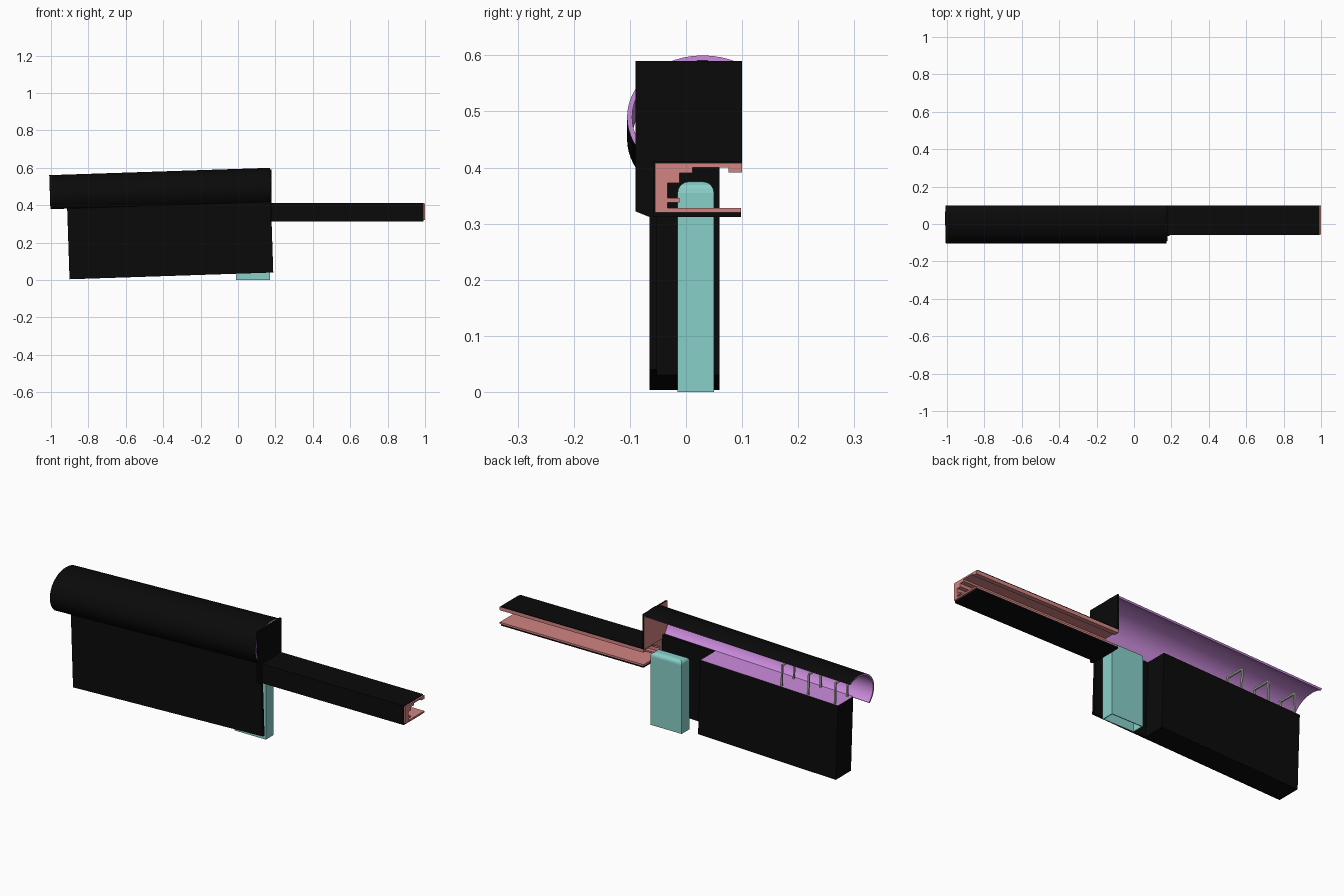
import bpy, bmesh, math
from mathutils import Matrix, Vector

if "Cube" in bpy.data.objects:
    bpy.data.objects.remove(bpy.data.objects["Cube"])


def material(name, rgb):
    m = bpy.data.materials.new(name)
    m.use_nodes = True
    m.diffuse_color = (*rgb, 1)
    m.node_tree.nodes["Principled BSDF"].inputs["Base Color"].default_value = (*rgb, 1)
    return m


BLACK = material("black", (0.003, 0.003, 0.003))
SALMON = material("salmon", (0.64, 0.23, 0.22))
VIOLET = material("violet", (0.60, 0.26, 0.72))
TEAL = material("teal", (0.25, 0.63, 0.58))
GREEN = material("pale green", (0.45, 0.55, 0.40))
TILT = math.radians(-1.9)
PIVOT = Vector((0.18, 0, 0.3))


def finish(name, bm, mats, rule=None, tilt=False):
    """Turn a bmesh into an object; rule(face) picks the material index."""
    bmesh.ops.recalc_face_normals(bm, faces=bm.faces)
    bm.normal_update()
    if rule:
        for f in bm.faces:
            f.material_index = rule(f)
    if tilt:
        bmesh.ops.rotate(bm, verts=bm.verts, cent=PIVOT, matrix=Matrix.Rotation(TILT, 3, "Y"))
    mesh = bpy.data.meshes.new(name)
    bm.to_mesh(mesh)
    bm.free()
    for m in mats:
        mesh.materials.append(m)
    ob = bpy.data.objects.new(name, mesh)
    bpy.context.collection.objects.link(ob)
    return ob


def extrude(name, profile, x0, x1, mats, rule=None, tilt=False):
    """Extrude a closed (y, z) profile along x."""
    bm = bmesh.new()
    face = bm.faces.new([bm.verts.new((x0, y, z)) for y, z in profile])
    new = bmesh.ops.extrude_face_region(bm, geom=[face])["geom"]
    bmesh.ops.translate(bm, vec=(x1 - x0, 0, 0),
                        verts=[v for v in new if isinstance(v, bmesh.types.BMVert)])
    return finish(name, bm, mats, rule, tilt)


def rect(y0, y1, z0, z1):
    return [(y0, z0), (y1, z0), (y1, z1), (y0, z1)]


# Curved cover: part of an elliptical tube, open at the back
CY, CZ = 0.03, 0.49


def arc(a, b, steps=28):
    angles = [math.radians(59 + 162 * i / steps) for i in range(steps + 1)]
    return [(CY + a * math.cos(t), CZ + b * math.sin(t)) for t in angles]


def outside_black(f):
    c = f.calc_center_median()
    n = f.normal
    outward = n.y * (c.y - CY) + n.z * (c.z - CZ)
    return 0 if abs(n.x) < 0.5 and outward > 0.09 * math.hypot(n.y, n.z) else 1


cover = extrude("curved_cover", arc(0.135, 0.11) + arc(0.126, 0.101)[::-1],
                -1.0, 0.18, [BLACK, VIOLET], outside_black, True)
bpy.context.view_layer.objects.active = cover
cover.select_set(True)
bpy.ops.object.shade_smooth_by_angle(angle=math.radians(30))
cover.select_set(False)

# Main body with violet top deck, and the front wall running past it
extrude("main_body", rect(-0.065, 0.06, 0.04, 0.428), -0.91, -0.12,
        [BLACK, VIOLET], lambda f: int(f.normal.z > 0.5), True)
extrude("front_wall", rect(-0.065, -0.052, 0.04, 0.428), -0.12, 0.18, [BLACK], None, True)

# End plate closing the cover, black on the outer side
plate = [(-0.09, 0.59), (0.1, 0.59), (0.1, 0.408), (-0.055, 0.408),
         (-0.055, 0.312), (-0.065, 0.312), (-0.09, 0.322)]
extrude("end_plate", plate, 0.17, 0.179, [BLACK, SALMON], lambda f: int(f.normal.x < -0.5))

# Channel rail, open at the back, with inner steps and a prong
channel = [(-0.055, 0.32), (0.098, 0.32), (0.098, 0.328), (-0.033, 0.328),
           (-0.033, 0.338), (-0.012, 0.338), (-0.012, 0.346), (-0.033, 0.346),
           (-0.033, 0.373), (-0.012, 0.373), (-0.012, 0.39), (0.012, 0.39),
           (0.012, 0.4), (0.076, 0.4), (0.076, 0.391), (0.1, 0.391),
           (0.1, 0.408), (-0.055, 0.408)]
extrude("channel_rail", channel, 0.175, 1.0, [SALMON])

# Thin black skins on the outside of the rail
for part, y0, y1, z0, z1 in (("top", -0.058, 0.1, 0.408, 0.412),
                             ("front", -0.059, -0.055, 0.312, 0.412),
                             ("bottom", -0.058, 0.098, 0.312, 0.32)):
    extrude("rail_skin_" + part, rect(y0, y1, z0, z1), 0.175, 0.992, [BLACK])

# Hollow teal box with rounded top, open at the bottom
bm = bmesh.new()
bmesh.ops.create_cube(bm, size=1, matrix=Matrix.Translation((0.08, 0.0175, 0.1875))
                      @ Matrix.Diagonal((0.18, 0.065, 0.375, 1)))
top = [e for e in bm.edges if all(v.co.z > 0.3 for v in e.verts)]
bmesh.ops.bevel(bm, geom=top, offset=0.02, segments=4, profile=0.5, affect="EDGES")
bmesh.ops.recalc_face_normals(bm, faces=bm.faces)
bmesh.ops.delete(bm, geom=[f for f in bm.faces if f.normal.z < -0.9], context="FACES_ONLY")
box = finish("hollow_box", bm, [TEAL])
wall = box.modifiers.new("wall", "SOLIDIFY")
wall.thickness = 0.006
wall.offset = -1

# Three wire brackets standing on the deck
R = 0.004
for i in range(3):
    x = -0.58 - 0.153 * i
    bm = bmesh.new()
    for y0, y1, z0, z1 in ((0.05, 0.05, 0.42, 0.535), (-0.05, -0.05, 0.42, 0.535),
                           (-0.05, 0.05, 0.535, 0.535)):
        size = (2 * R, y1 - y0 + 2 * R, z1 - z0 + 2 * R, 1)
        centre = (x, (y0 + y1) / 2, (z0 + z1) / 2)
        bmesh.ops.create_cube(bm, size=1, matrix=Matrix.Translation(centre) @ Matrix.Diagonal(size))
    finish("wire_bracket_%d" % (i + 1), bm, [GREEN], None, True)
